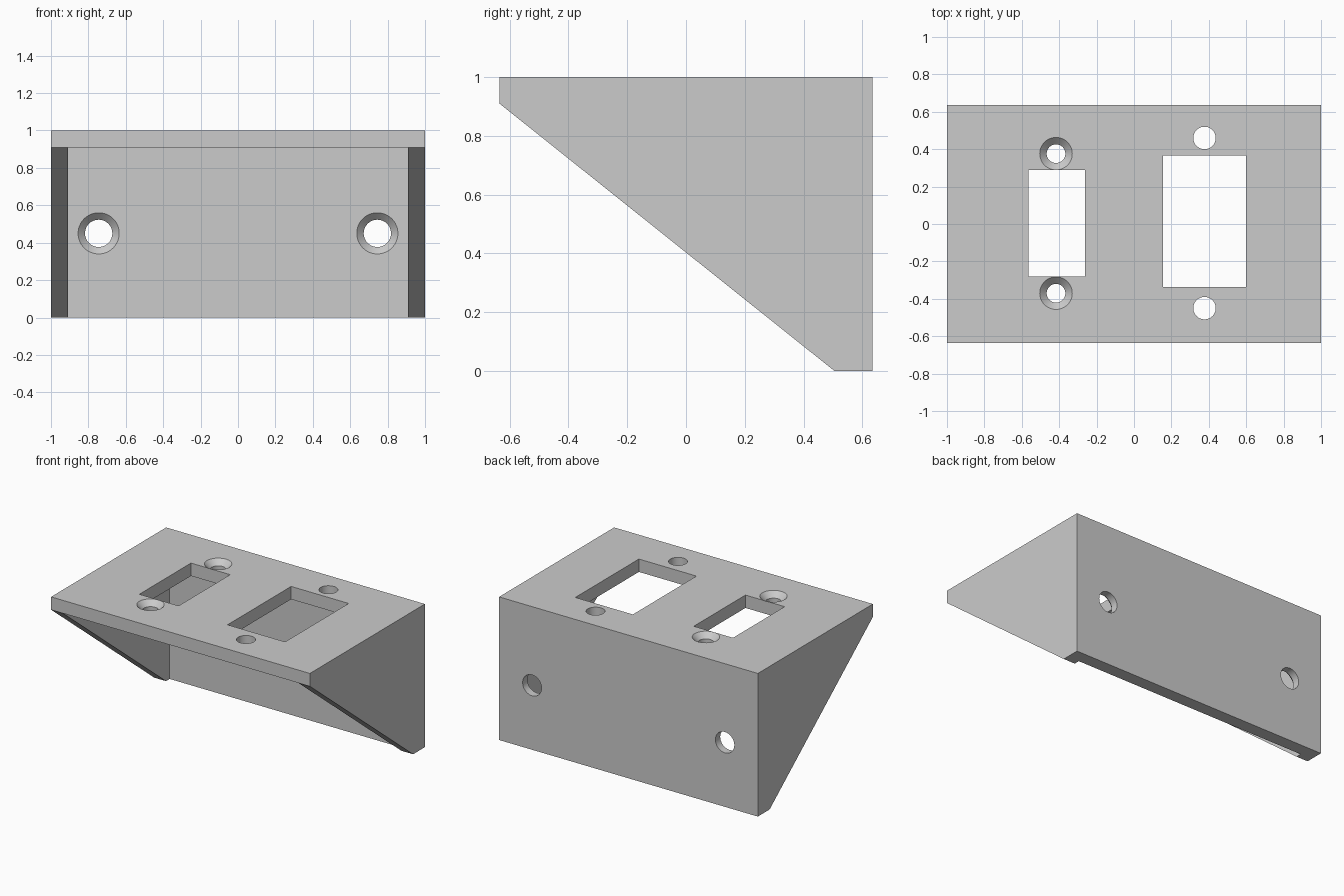
import bpy, bmesh, math
from mathutils import Matrix, Vector

if "Cube" in bpy.data.objects:
    bpy.data.objects.remove(bpy.data.objects["Cube"], do_unlink=True)

T = 0.09          # wall thickness
BACK = 0.635      # half depth

grey = bpy.data.materials.new("plain grey")
grey.use_nodes = True
grey.diffuse_color = (0.6, 0.6, 0.6, 1)
grey.node_tree.nodes["Principled BSDF"].inputs["Base Color"].default_value = (0.6, 0.6, 0.6, 1)


def make_object(name, bm):
    bmesh.ops.recalc_face_normals(bm, faces=bm.faces)
    mesh = bpy.data.meshes.new(name)
    bm.to_mesh(mesh)
    bm.free()
    mesh.materials.append(grey)
    obj = bpy.data.objects.new(name, mesh)
    bpy.context.collection.objects.link(obj)
    return obj


def extrude_profile(name, points, x0, x1):
    bm = bmesh.new()
    face = bm.faces.new([bm.verts.new((x0, y, z)) for y, z in points])
    side = bmesh.ops.extrude_face_region(bm, geom=[face])["geom"]
    verts = [v for v in side if isinstance(v, bmesh.types.BMVert)]
    bmesh.ops.translate(bm, verts=verts, vec=(x1 - x0, 0, 0))
    return make_object(name, bm)


def box(name, x0, x1, y0, y1, z0, z1):
    return extrude_profile(name, [(y0, z0), (y1, z0), (y1, z1), (y0, z1)], x0, x1)


def drill(name, centre, axis, radius, sink=None):
    """Lathed drill; axis points out of the face, sink is the countersink radius."""
    rings = [(radius, -0.2), (radius, 0.1)]
    if sink:
        rings = [(radius, -0.2), (radius, radius - sink), (sink, 0), (sink, 0.05)]
    bm = bmesh.new()
    n = 48
    loops = [[bm.verts.new((r * math.cos(i * math.tau / n), r * math.sin(i * math.tau / n), z))
              for i in range(n)] for r, z in rings]
    for a, b in zip(loops, loops[1:]):
        for i in range(n):
            j = (i + 1) % n
            bm.faces.new((a[i], a[j], b[j], b[i]))
    bm.faces.new(loops[0])
    bm.faces.new(loops[-1])
    turn = Vector((0, 0, 1)).rotation_difference(Vector(axis)).to_matrix().to_4x4()
    bm.transform(Matrix.Translation(centre) @ turn)
    return make_object(name, bm)


# Wedge-shaped outer body
bracket = extrude_profile("mounting_bracket", [
    (-BACK, 1), (BACK, 1), (BACK, 0), (0.505, 0), (-BACK, 1 - T)], -1, 1)

# Hollow under the top plate, and the two rectangular openings
cutters = [
    box("hollow_cutter", T - 1, 1 - T, -1, BACK - T, -0.5, 1 - T),
    box("narrow_opening_cutter", -0.565, -0.262, -0.282, 0.288, 0.8, 1.2),
    box("wide_opening_cutter", 0.155, 0.6, -0.337, 0.365, 0.8, 1.2),
]

# Screw holes: countersunk and plain in the top plate, countersunk in the back wall
for s in (-1, 1):
    cutters += [
        drill("top_sunk_hole_cutter", (-0.417, 0.003 + s * 0.373, 1), (0, 0, 1), 0.05, 0.087),
        drill("top_plain_hole_cutter", (0.377, 0.005 + s * 0.455, 1), (0, 0, 1), 0.06),
        drill("wall_hole_cutter", (s * 0.745, BACK - T, 0.45), (0, -1, 0), 0.073, 0.11),
    ]

bpy.context.view_layer.objects.active = bracket
for cutter in cutters:
    cutter.hide_render = True
    mod = bracket.modifiers.new("cut", "BOOLEAN")
    mod.operation = "DIFFERENCE"
    mod.solver = "EXACT"
    mod.object = cutter
    bpy.ops.object.modifier_apply(modifier=mod.name)
    bpy.data.objects.remove(cutter, do_unlink=True)

# Smooth hole walls, sharp edges elsewhere
bpy.ops.object.select_all(action="DESELECT")
bracket.select_set(True)
bpy.ops.object.shade_smooth_by_angle(angle=math.radians(30))
